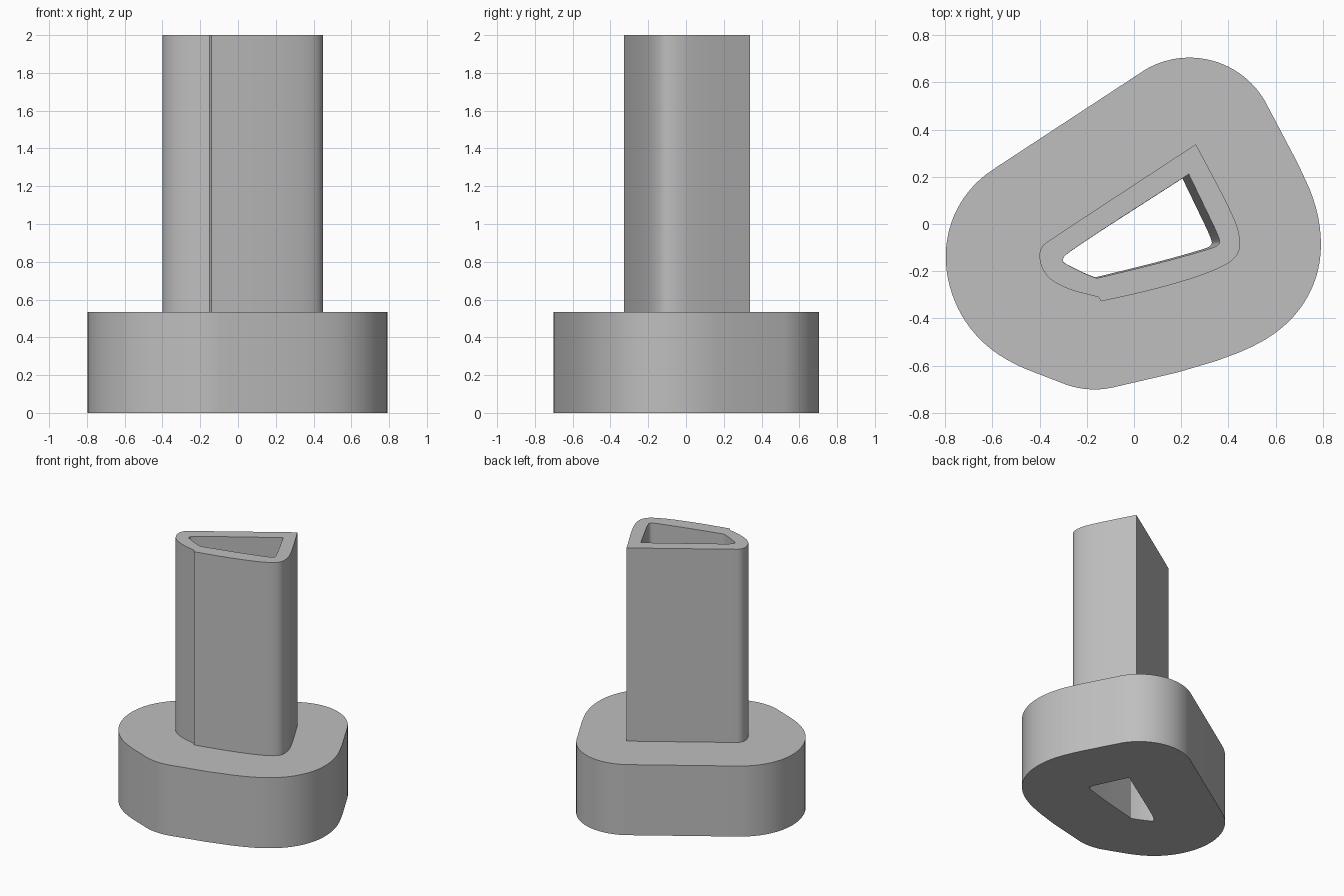
import bpy, bmesh, math
from mathutils import Vector

if "Cube" in bpy.data.objects:
    bpy.data.objects.remove(bpy.data.objects["Cube"], do_unlink=True)

TOP, STEP = 2.0, 0.535

grey = bpy.data.materials.new("plain_grey")
grey.use_nodes = True
colour = (0.52, 0.52, 0.52, 1)
grey.diffuse_color = colour
grey.node_tree.nodes["Principled BSDF"].inputs["Base Color"].default_value = colour


def soften(points, rounds=3):
    """Corner-cut an open run of points, keeping both ends."""
    pts = [Vector(p) for p in points]
    for _ in range(rounds):
        cut = [pts[0]]
        for a, b in zip(pts, pts[1:]):
            cut += [a.lerp(b, 0.25), a.lerp(b, 0.75)]
        pts = cut + [pts[-1]]
    return pts


def outline(*runs):
    """Join softened runs into one closed loop with sharp corners between."""
    loop = []
    for run in runs:
        for p in soften(run):
            if not loop or (p - loop[-1]).length > 1e-4:
                loop.append(p)
    return loop[:-1] if (loop[0] - loop[-1]).length < 1e-4 else loop


# Shaft section: sharp back corner, rounded sides, small notch at the front
shaft = outline(
    [(.262, .338), (-.33, -.05), (-.41, -.105), (-.385, -.215), (-.29, -.275), (-.15, -.31)],
    [(-.14, -.328), (.10, -.275), (.33, -.205), (.445, -.14), (.452, -.05), (.41, .06), (.262, .338)])

# Bore section at the top; it narrows toward the left tip going down
bore = outline(
    [(.232, .211), (-.26, -.105), (-.315, -.155), (-.26, -.185), (-.205, -.212), (-.157, -.23)],
    [(-.157, -.23), (.11, -.165), (.30, -.112), (.365, -.09), (.36, -.055), (.30, .07), (.232, .211)])
tip = Vector((-.30, -.15))


def bore_at(z):
    return [tip + (p - tip) * (0.95 + 0.05 * z / TOP) for p in bore]


# Base section: the shaft section widened by an even rounded margin
base = []
for i in range(96):
    d = Vector((math.cos(i * math.tau / 96), math.sin(i * math.tau / 96)))
    base.append(max(shaft, key=d.dot) + d * 0.37 + Vector((-.027, -.003)))


def ring(bm, loop, z):
    verts = [bm.verts.new((p.x, p.y, z)) for p in loop]
    n = len(verts)
    edges = [bm.edges.new((verts[i], verts[(i + 1) % n])) for i in range(n)]
    return verts, edges


def wall(bm, low, high):
    n = len(low[0])
    for i in range(n):
        j = (i + 1) % n
        bm.faces.new((low[0][i], low[0][j], high[0][j], high[0][i]))


def cap(bm, outer, inner):
    bmesh.ops.triangle_fill(bm, use_beauty=True, edges=outer[1] + inner[1], normal=(0, 0, 1))


def finish(bm, name):
    bmesh.ops.recalc_face_normals(bm, faces=bm.faces[:])
    mesh = bpy.data.meshes.new(name)
    bm.to_mesh(mesh)
    bm.free()
    mesh.materials.append(grey)
    obj = bpy.data.objects.new(name, mesh)
    bpy.context.collection.objects.link(obj)
    bpy.ops.object.select_all(action='DESELECT')
    obj.select_set(True)
    bpy.context.view_layer.objects.active = obj
    bpy.ops.object.shade_smooth_by_angle(angle=math.radians(30))


# Hollow shaft, open below where it meets the base
bm = bmesh.new()
out_low, out_high = ring(bm, shaft, STEP), ring(bm, shaft, TOP)
in_low, in_high = ring(bm, bore_at(STEP), STEP), ring(bm, bore_at(TOP), TOP)
wall(bm, out_low, out_high)
wall(bm, in_low, in_high)
cap(bm, out_high, in_high)
finish(bm, "hollow_shaft")

# Wide base with the bore running through it
bm = bmesh.new()
out_low, out_high = ring(bm, base, 0), ring(bm, base, STEP)
in_low, in_high = ring(bm, bore_at(0), 0), ring(bm, bore_at(STEP), STEP)
seat = ring(bm, shaft, STEP)
wall(bm, out_low, out_high)
wall(bm, in_low, in_high)
cap(bm, out_low, in_low)
cap(bm, out_high, seat)
finish(bm, "wide_base")
